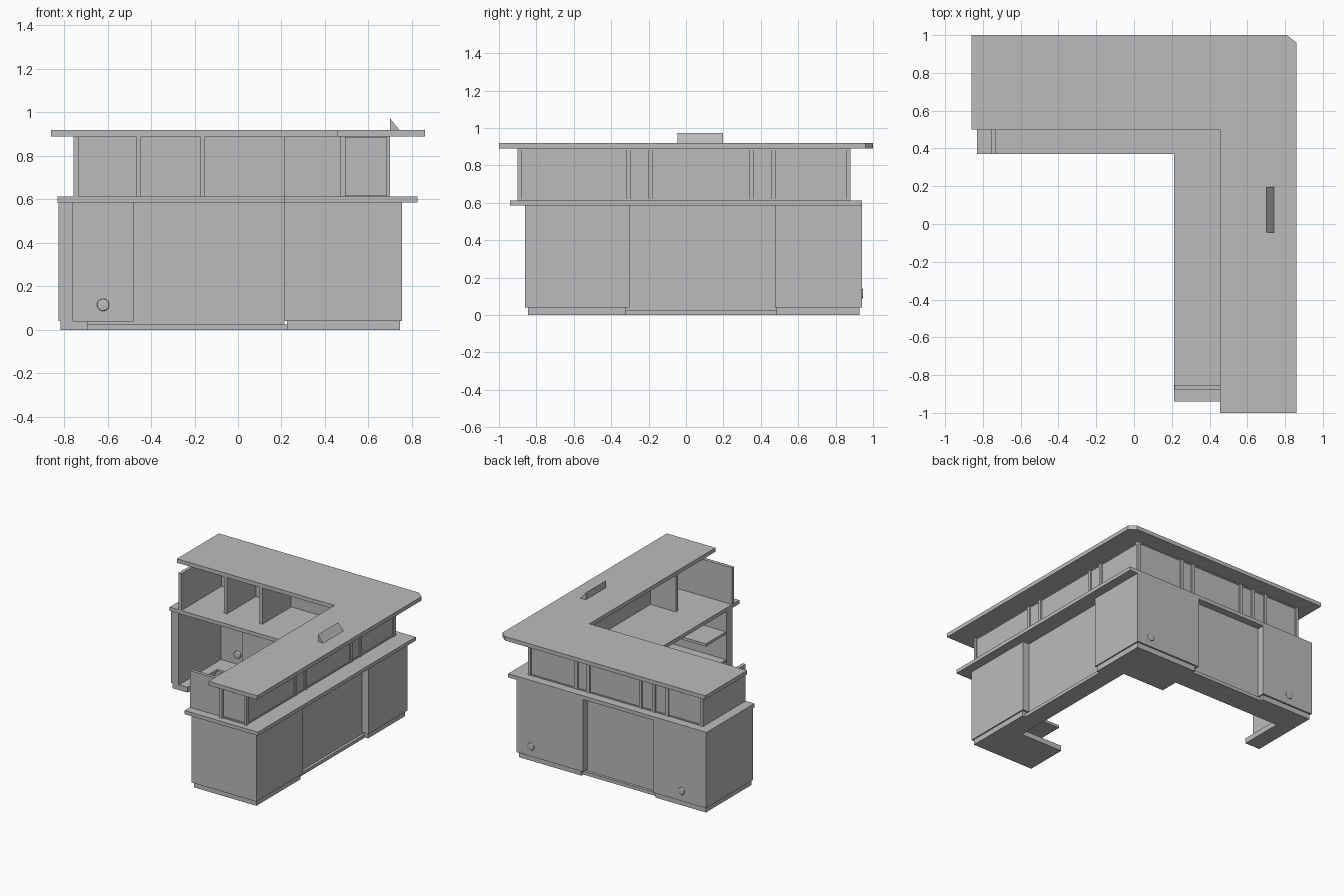
import bpy
import bmesh
from math import pi

cube = bpy.data.objects.get("Cube")
if cube:
    bpy.data.objects.remove(cube, do_unlink=True)

grey = bpy.data.materials.new("plain grey")
grey.use_nodes = True
colour = (0.5, 0.5, 0.5, 1)
grey.diffuse_color = colour
grey.node_tree.nodes["Principled BSDF"].inputs["Base Color"].default_value = colour


def prism(name, outline, low, high, place=lambda a, b, c: (a, b, c)):
    """Extrude a 2D outline from low to high; place maps to world axes."""
    bm = bmesh.new()
    face = bm.faces.new([bm.verts.new(place(a, b, low)) for a, b in outline])
    made = bmesh.ops.extrude_face_region(bm, geom=[face])["geom"]
    shift = [t - s for s, t in zip(place(0, 0, low), place(0, 0, high))]
    bmesh.ops.translate(bm, vec=shift,
                        verts=[g for g in made if isinstance(g, bmesh.types.BMVert)])
    bmesh.ops.recalc_face_normals(bm, faces=bm.faces)
    mesh = bpy.data.meshes.new(name)
    bm.to_mesh(mesh)
    bm.free()
    mesh.materials.append(grey)
    obj = bpy.data.objects.new(name, mesh)
    bpy.context.collection.objects.link(obj)
    return obj


def box(name, x, y, z):
    outline = [(x[0], y[0]), (x[1], y[0]), (x[1], y[1]), (x[0], y[1])]
    return prism(name, outline, *z)


# L-shaped raised counter with clipped corner, and the lower worktop
prism("raised_counter", [(-.86, 1), (-.86, .5), (.455, .5), (.455, -1),
                         (.86, -1), (.86, .96), (.81, 1)], .89, .92)
prism("worktop", [(-.83, .94), (-.83, .37), (.213, .37), (.213, -.94),
                  (.825, -.94), (.825, .94)], .585, .613)

# Sloped sign holder on the counter
prism("sign_wedge", [(.698, .92), (.742, .92), (.698, .974)], -.045, .197,
      lambda a, b, c: (a, c, b))

# Lower cabinets: outset panels around the outside
PANEL = (.04, .585)
box("left_end_panel", (-.826, -.761), (.38, .94), PANEL)
box("left_back_panel", (-.761, -.385), (.885, .94), PANEL)
box("front_end_panel", (.214, .755), (-.86, -.79), PANEL)
box("front_side_panel", (.7, .755), (-.79, -.302), PANEL)
box("corner_back_panel", (.2, .755), (.885, .94), PANEL)
box("corner_side_panel", (.7, .755), (.475, .885), PANEL)
box("corner_cabinet", (.214, .7), (.58, .885), PANEL)

# Recessed runs between the outset panels
box("back_recess_run", (-.48, .214), (.74, .885), (.025, .585))
box("side_recess_run", (.6, .7), (-.55, .58), (.025, .585))

# Plinths, projecting slightly as a ledge below the recessed runs
FOOT = (0, .04)
LOW_FOOT = (0, .025)
box("left_end_plinth", (-.815, -.69), (.385, .927), FOOT)
box("left_back_plinth", (-.69, -.395), (.74, .927), FOOT)
box("front_end_plinth", (.225, .745), (-.845, -.52), FOOT)
box("front_side_plinth", (.6, .745), (-.52, -.32), FOOT)
box("corner_plinth", (.225, .745), (.58, .927), FOOT)
box("corner_side_plinth", (.6, .745), (.485, .58), FOOT)
box("back_recess_plinth", (-.69, .225), (.72, .905), LOW_FOOT)
box("side_recess_plinth", (.58, .72), (-.52, .58), LOW_FOOT)

# Open shelves in the front end unit
for i, z in enumerate((.2, .41)):
    box(f"shelf_{i + 1}", (.22, .7), (-.79, -.55), (z, z + .02))

# Upper tier: outer walls, posts and cubby dividers
UPPER = (.613, .89)
box("upper_back_wall", (-.732, .69), (.85, .87), UPPER)
box("upper_side_wall", (.67, .69), (-.875, .85), UPPER)
box("upper_left_end", (-.757, -.732), (.37, .88), UPPER)
box("upper_front_end", (.214, .69), (-.877, -.852), UPPER)
for i, x in enumerate((-.457, -.345, -.235, .2, .3)):
    box(f"back_post_{i + 1}", (x - .012, x + .012), (.86, .88), UPPER)
for i, y in enumerate((-.888, -.308, -.188, .352, .467)):
    box(f"side_post_{i + 1}", (.68, .7), (y - .012, y + .012), UPPER)
box("corner_post", (.68, .7), (.855, .88), UPPER)
box("front_post", (.47, .495), (-.9, -.87), UPPER)
for i, x in enumerate((-.457, -.163)):
    box(f"back_divider_{i + 1}", (x - .012, x + .012), (.505, .85), UPPER)
box("side_divider", (.46, .67), (-.56, -.535), UPPER)

# Slim rails framing the upper panels
for place, z in (("lower", .613), ("upper", .882)):
    rail = (z, z + .008)
    box(f"{place}_side_rail", (.685, .695), (-.876, .86), rail)
    box(f"{place}_back_rail", (-.732, .685), (.865, .875), rail)
    box(f"{place}_front_rail", (.495, .68), (-.89, -.875), rail)

# Rounded cable covers through the back panels
for name, x in (("left_cable_cover", -.62), ("corner_cable_cover", .635)):
    bpy.ops.mesh.primitive_cylinder_add(vertices=24, radius=.028, depth=.078,
                                        location=(x, .907, .115),
                                        rotation=(pi / 2, 0, 0))
    cover = bpy.context.object
    cover.name = name
    cover.data.materials.append(grey)
    bevel = cover.modifiers.new("soft rim", "BEVEL")
    bevel.width = .005
    bevel.segments = 3
    bpy.ops.object.shade_smooth()
